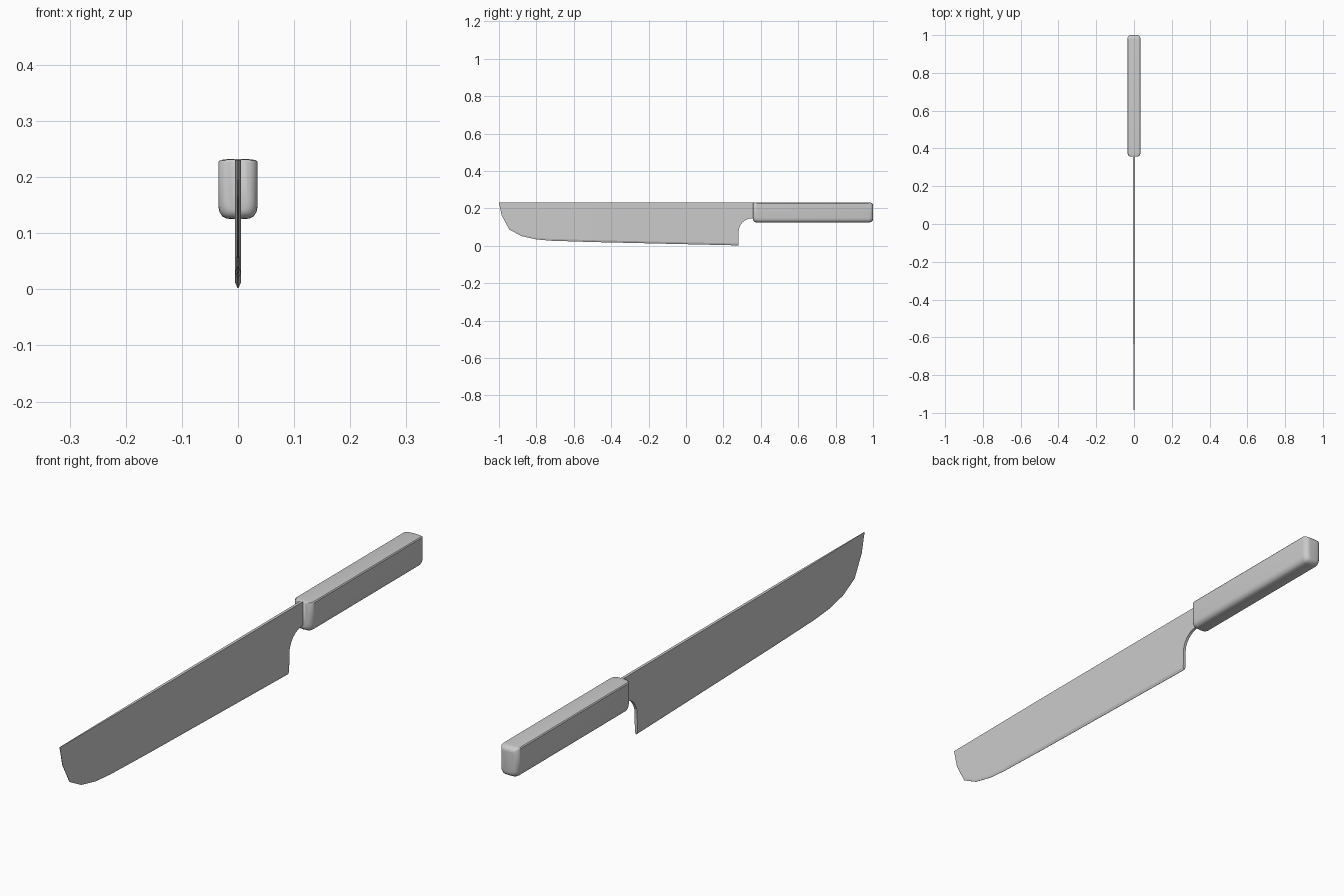
import bpy, bmesh, math

if "Cube" in bpy.data.objects:
    bpy.data.objects.remove(bpy.data.objects["Cube"])


def loft(name, rings, smooth_angle=None):
    """Skin closed rings of equal length and cap both ends."""
    bm = bmesh.new()
    rows = [[bm.verts.new(p) for p in ring] for ring in rings]
    n = len(rows[0])
    for a, b in zip(rows, rows[1:]):
        for i in range(n):
            j = (i + 1) % n
            bm.faces.new((a[i], a[j], b[j], b[i]))
    bm.faces.new(rows[0])
    bm.faces.new(rows[-1])
    bmesh.ops.recalc_face_normals(bm, faces=bm.faces)
    mesh = bpy.data.meshes.new(name)
    bm.to_mesh(mesh)
    bm.free()
    obj = bpy.data.objects.new(name, mesh)
    bpy.context.collection.objects.link(obj)
    if smooth_angle:
        bpy.context.view_layer.objects.active = obj
        obj.select_set(True)
        bpy.ops.object.shade_smooth_by_angle(angle=math.radians(smooth_angle))
        obj.select_set(False)
    return obj


# Blade: curved tip, long edge, then the rounded notch behind the heel
SPINE = 0.231


def blade_ring(y, low, sharp):
    t = 0.0012 + 0.0038 * min(1, (y + 1) / 0.5)
    e = 0.0007 if sharp else t * 0.999
    top = SPINE
    mid = min(low + 0.01, low + (top - low) * 0.5)
    half = [(t, top), (t, mid), (e, low)]
    ring = half + [(-x, z) for x, z in reversed(half)]
    return [(x, y, z) for x, z in ring]


edge = [(-1, 0.228), (-0.985, 0.162), (-0.945, 0.087), (-0.88, 0.052),
        (-0.8, 0.034), (-0.72, 0.027), (-0.5, 0.02), (0.28, 0.002)]
notch = [(0.281, 0.075)]
for k in range(1, 7):
    a = math.radians(90 * k / 6)
    notch.append((0.355 - 0.074 * math.cos(a), 0.075 + 0.072 * math.sin(a)))
notch.append((0.39, 0.147))
loft("blade", [blade_ring(y, z, True) for y, z in edge]
     + [blade_ring(y, z, False) for y, z in notch])

# Handle: slightly crowned top, rounded underside and ends
HALF = [(0, 0.2325), (0.02, 0.232), (0.032, 0.2305), (0.035, 0.227),
        (0.035, 0.148), (0.033, 0.138), (0.028, 0.130), (0.020, 0.126), (0, 0.125)]
SECTION = HALF + [(-x, z) for x, z in reversed(HALF[1:-1])]


def handle_ring(y, inset, top_inset):
    sx = (0.035 - inset) / 0.035
    sz = (0.1075 - inset - top_inset) / 0.1075
    return [(x * sx, y, 0.125 + inset + (z - 0.125) * sz) for x, z in SECTION]


R = 0.022
rings = []
for k in range(6):
    a = math.radians(90 * k / 5)
    i = R * (1 - math.sin(a))
    rings.append((0.357 + R * (1 - math.cos(a)), i * 0.8, i * 0.1))
for k in range(6):
    a = math.radians(90 * k / 5)
    i = R * (1 - math.cos(a))
    rings.append((1 - R + R * math.sin(a), i * 0.8, i * 0.7))
loft("handle", [handle_ring(*r) for r in rings], 40)
